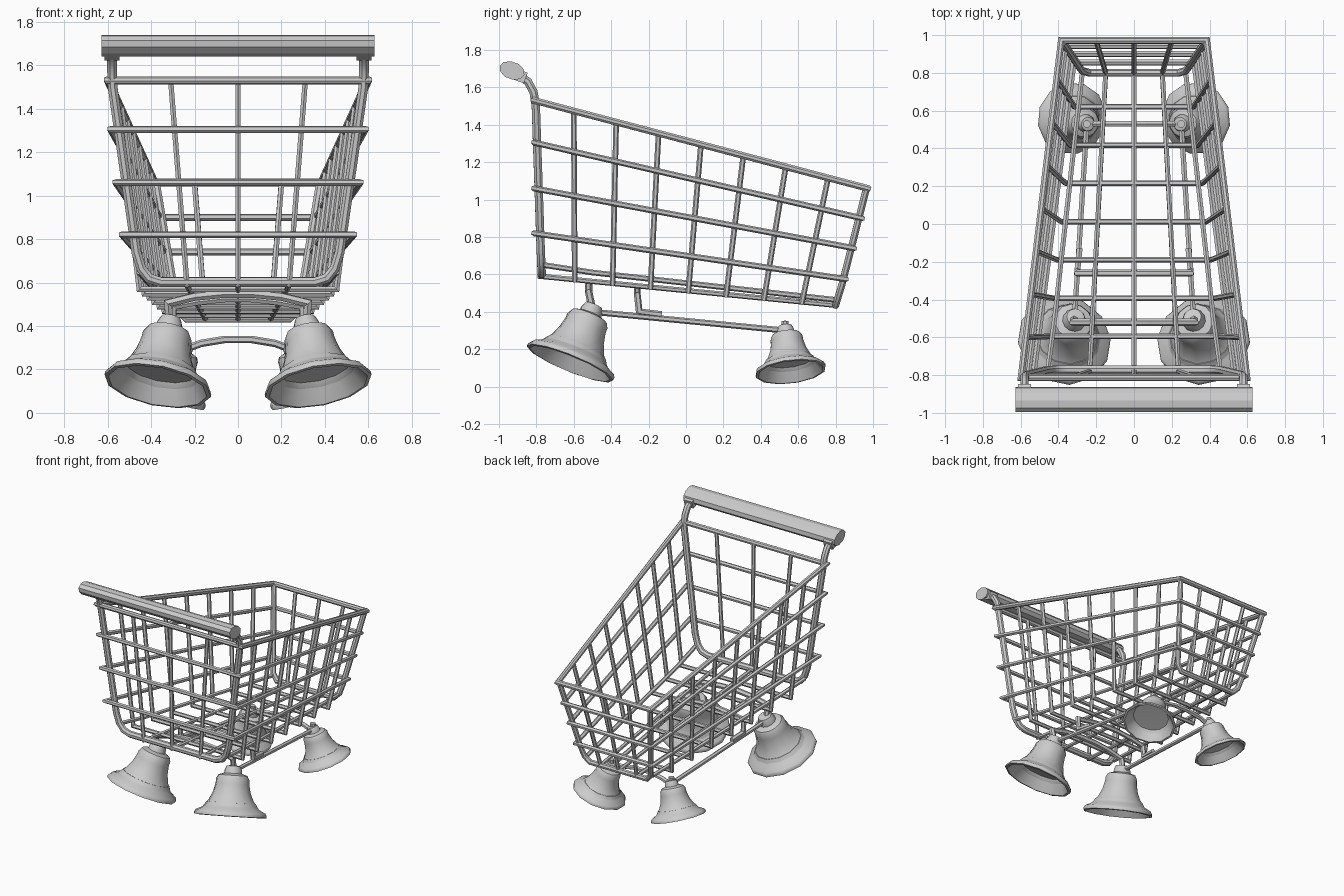
import bpy, bmesh, math
from mathutils import Vector, Matrix

if "Cube" in bpy.data.objects:
    bpy.data.objects.remove(bpy.data.objects["Cube"])


def finish(name, bm, smooth=None):
    bmesh.ops.recalc_face_normals(bm, faces=bm.faces)
    me = bpy.data.meshes.new(name)
    bm.to_mesh(me)
    bm.free()
    ob = bpy.data.objects.new(name, me)
    bpy.context.collection.objects.link(ob)
    if smooth:
        bpy.ops.object.select_all(action='DESELECT')
        ob.select_set(True)
        bpy.context.view_layer.objects.active = ob
        bpy.ops.object.shade_smooth_by_angle(angle=math.radians(smooth))
    return ob


def add_tube(bm, pts, r, sides=6, closed=False):
    """Sweep a polygon along a path with mitred corners."""
    pts = [Vector(p) for p in pts]
    n = len(pts)
    segs = n if closed else n - 1
    dirs = [(pts[(i + 1) % n] - pts[i]).normalized() for i in range(segs)]
    d = dirs[0]
    up = Vector((0, 0, 1)) if abs(d.z) < 0.8 else Vector((0, 1, 0))
    u = d.cross(up).normalized()
    v = u.cross(d)
    ang = [2 * math.pi * (k + 0.5) / sides for k in range(sides)]
    ring = [pts[0] + r * (math.cos(a) * u + math.sin(a) * v) for a in ang]
    rings = []
    for i, p in enumerate(pts):
        d_in = dirs[i - 1] if (i > 0 or closed) else dirs[0]
        d_out = dirs[i] if i < segs else dirs[-1]
        nrm = (d_in + d_out).normalized()
        along = d_in if i > 0 else d_out
        ring = [q + along * ((p - q).dot(nrm) / along.dot(nrm)) for q in ring]
        rings.append([bm.verts.new(q) for q in ring])
    for i in range(segs):
        a, b = rings[i], rings[(i + 1) % n]
        for k in range(sides):
            m = (k + 1) % sides
            bm.faces.new((a[k], a[m], b[m], b[k]))
    if not closed:
        bm.faces.new(rings[0])
        bm.faces.new(rings[-1])


def tubes(name, paths, r, sides=6, closed=False, smooth=None):
    bm = bmesh.new()
    for p in paths:
        add_tube(bm, p, r, sides, closed)
    return finish(name, bm, smooth)


def flip(pts):
    return [(-x, y, z) for x, y, z in pts]


def both(half):
    """Mirror a half path (ending short of the centre) to a full one."""
    return half + flip(half)[::-1]


def lerp(a, b, t):
    return a + (b - a) * t


# Basket rim and horizontal wire loops: front x, z then rear x, y, z
def loop(fx, fz, rx, ry, rz):
    return both([(fx, -0.813, fz), (rx, ry, rz)])

tubes("basket_rim", [loop(0.598, 1.53, 0.385, 0.972, 1.06)], 0.019, 8, True)
tubes("basket_hoops", [loop(0.586, 1.305, 0.362, 0.942, 0.90),
                       loop(0.562, 1.06, 0.340, 0.900, 0.74),
                       loop(0.533, 0.82, 0.318, 0.855, 0.575)], 0.016, 6, True)

# Side ribs that run down, under the floor and up the other side
ribs = []
for i in range(7):
    yt, yb = lerp(-0.60, 0.76, i / 6), lerp(-0.595, 0.62, i / 6)
    tt, tb = (yt + 0.813) / 1.785, (yb + 0.78) / 1.58
    ribs.append(both([(lerp(0.59, 0.38, tt), yt, lerp(1.53, 1.06, tt)),
                      (lerp(0.475, 0.295, tb), yb, lerp(0.588, 0.432, tb))]))
tubes("basket_ribs", ribs, 0.015)

# Lengthwise wires: down the front, along the floor, up the rear
tubes("basket_long_wires",
      [[(0.31 * s, -0.805, 1.53), (0.235 * s, -0.78, 0.59),
        (0.15 * s, 0.80, 0.435), (0.20 * s, 0.97, 1.06)] for s in (-1, 0, 1)], 0.014)
rail = [(0.455, -0.76, 0.65), (0.42, -0.5, 0.61), (0.275, 0.79, 0.465)]
tubes("floor_side_rails", [rail, flip(rail)], 0.015)

# Thick U frames at the two ends; the front one rises to the handle
tubes("front_frame", [both([(0.58, -0.885, 1.66), (0.58, -0.845, 1.63), (0.58, -0.815, 1.575),
                            (0.577, -0.803, 1.50), (0.468, -0.777, 0.74), (0.445, -0.774, 0.665),
                            (0.41, -0.772, 0.62), (0.355, -0.772, 0.602)])],
      0.024, 8, smooth=40)
tubes("rear_frame", [both([(0.378, 0.965, 1.06), (0.292, 0.835, 0.55), (0.275, 0.812, 0.475),
                           (0.235, 0.80, 0.435)])], 0.02, 8, smooth=40)

# Handle bar with its end collars
bm = bmesh.new()
tilt = Matrix.Rotation(math.radians(-20), 4, 'X')
bmesh.ops.create_cone(bm, cap_ends=True, segments=10, radius1=1, radius2=1, depth=1.256,
                      matrix=Matrix.Translation((0, -0.93, 1.69)) @ tilt
                      @ Matrix.Rotation(math.pi / 2, 4, 'Y') @ Matrix.Diagonal((0.047, 0.07, 1, 1)))
for s in (-1, 1):
    bmesh.ops.create_cube(bm, size=1, matrix=Matrix.Translation((0.58 * s, -0.885, 1.66))
                          @ tilt @ Matrix.Diagonal((0.07, 0.06, 0.06, 1)))
finish("handle", bm)

# Undercarriage: arches and rods joining the bells
tubes("front_arch", [both([(0.315, -0.50, 0.41), (0.322, -0.52, 0.505), (0.20, -0.52, 0.535),
                           (0.07, -0.52, 0.548)])], 0.02)
tubes("middle_arch", [both([(0.288, -0.13, 0.385), (0.30, -0.25, 0.40), (0.30, -0.26, 0.49),
                            (0.18, -0.26, 0.512), (0.06, -0.26, 0.525)])], 0.018)
tubes("rear_arch", [both([(0.25, 0.53, 0.29), (0.17, 0.53, 0.32), (0.06, 0.53, 0.338)])], 0.017)
rod = [(0.315, -0.50, 0.40), (0.25, 0.53, 0.30)]
tubes("under_rods", [rod, flip(rod)], 0.016)

# Bell wheels: lathed profile (radius, distance down the axis)
PROFILE = [(0, -0.012), (0.048, -0.005), (0.06, 0.025), (0.062, 0.045), (0.10, 0.058),
           (0.115, 0.085), (0.116, 0.115), (0.13, 0.175), (0.155, 0.23), (0.195, 0.282),
           (0.24, 0.305), (0.25, 0.32), (0.25, 0.335), (0.232, 0.338), (0.195, 0.285),
           (0.17, 0.245), (0, 0.24)]


def bell(name, top, mouth):
    top, mouth = Vector(top), Vector(mouth)
    axis = mouth - top
    k = axis.length / 0.335
    bm = bmesh.new()
    vs = [bm.verts.new((r, 0, h)) for r, h in PROFILE]
    es = [bm.edges.new(e) for e in zip(vs, vs[1:])]
    bmesh.ops.spin(bm, geom=vs + es, cent=(0, 0, 0), axis=(0, 0, 1),
                   angle=2 * math.pi, steps=12)
    bmesh.ops.remove_doubles(bm, verts=bm.verts, dist=0.0005)
    rot = axis.to_track_quat('Z', 'Y').to_matrix().to_4x4()
    bm.transform(Matrix.Translation(top) @ rot @ Matrix.Scale(k, 4))
    finish(name, bm, 35)


for s, side in ((-1, "left"), (1, "right")):
    bell("front_bell_" + side, (0.31 * s, -0.495, 0.43), (0.37 * s, -0.62, 0.125))
    bell("rear_bell_" + side, (0.245 * s, 0.53, 0.32), (0.33 * s, 0.56, 0.08))

# Small hub knobs above the rear bells
tubes("rear_hubs", [[(0.25 * s, 0.53, 0.28), (0.25 * s, 0.53, 0.35)] for s in (-1, 1)], 0.02, 8)
